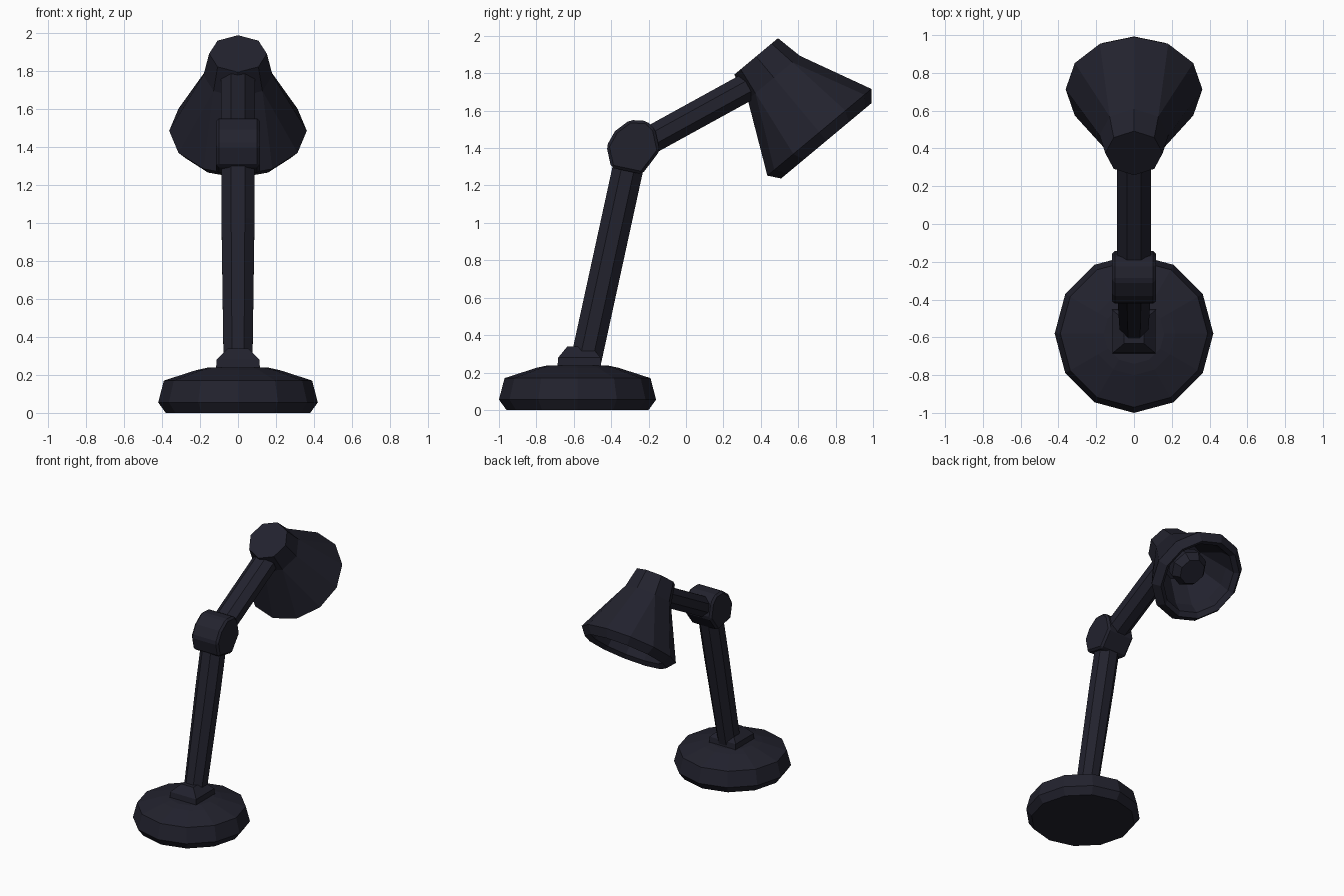
import bpy, bmesh
from math import cos, sin, tau
from mathutils import Vector

cube = bpy.data.objects.get("Cube")
if cube:
    bpy.data.objects.remove(cube)

charcoal = bpy.data.materials.new("charcoal")
charcoal.use_nodes = True
colour = (0.016, 0.016, 0.027, 1)
charcoal.diffuse_color = colour
charcoal.node_tree.nodes["Principled BSDF"].inputs["Base Color"].default_value = colour


def finish(name, bm):
    bmesh.ops.remove_doubles(bm, verts=bm.verts, dist=0.0005)
    bmesh.ops.recalc_face_normals(bm, faces=bm.faces)
    mesh = bpy.data.meshes.new(name)
    bm.to_mesh(mesh)
    bm.free()
    mesh.materials.append(charcoal)
    obj = bpy.data.objects.new(name, mesh)
    bpy.context.collection.objects.link(obj)
    return obj


def loft(name, start, axis, rings, sides, phase=0.0):
    """Rings of (distance, x radius, other radius, coarse sides or 0) along an axis."""
    start, axis = Vector(start), Vector(axis).normalized()
    side = Vector((1, 0, 0))
    up = axis.cross(side)
    bm = bmesh.new()
    loops = []
    for dist, rx, ru, coarse in rings:
        loop = []
        for i in range(sides):
            a = (i + phase) / sides
            if coarse:
                a = round(a * coarse) / coarse
            a *= tau
            loop.append(bm.verts.new(start + axis * dist + side * rx * cos(a) + up * ru * sin(a)))
        loops.append(loop)
    for low, high in zip(loops, loops[1:]):
        for i in range(sides):
            j = (i + 1) % sides
            bm.faces.new((low[i], low[j], high[j], high[i]))
    bm.faces.new(loops[0])
    bm.faces.new(loops[-1])
    return finish(name, bm)


def arm(name, start, end, widths, depth):
    """Eight sided bar with flats facing sideways."""
    path = Vector(end) - Vector(start)
    rings = [(path.length * k, w, depth, 0) for k, w in zip((0, 0.7, 1), widths)]
    return loft(name, start, path, rings, 8, 0.5)


# Weighted base
base_profile = [(0, 0.38), (0.055, 0.42), (0.17, 0.39), (0.225, 0.22), (0.238, 0.16)]
loft("base", (0, -0.58, 0), (0, 0, 1), [(z, r, r, 0) for z, r in base_profile], 12)

# Tapered foot block holding the lower arm
loft("arm_socket", (0, -0.57, 0.2), (0, 0, 1),
     [(0, 0.165, 0.17, 0), (0.08, 0.16, 0.16, 0), (0.14, 0.075, 0.09, 0)], 4, 0.5)

# Arms
arm("lower_arm", (0, -0.54, 0.24), (0, -0.3, 1.34), (0.082, 0.094, 0.094), 0.089)
arm("upper_arm", (0, -0.24, 1.415), (0, 0.36, 1.745), (0.096, 0.096, 0.096), 0.08)

# Elbow knuckle
knuckle = [(-0.425, 1.41), (-0.38, 1.49), (-0.30, 1.55), (-0.21, 1.545),
           (-0.165, 1.5), (-0.14, 1.385), (-0.235, 1.26), (-0.4, 1.295)]
bm = bmesh.new()
ends = [[bm.verts.new((x, y, z)) for y, z in knuckle] for x in (-0.116, 0.116)]
for i in range(len(knuckle)):
    j = (i + 1) % len(knuckle)
    bm.faces.new((ends[0][i], ends[0][j], ends[1][j], ends[1][i]))
for end in ends:
    bm.faces.new(end)
elbow = finish("elbow_joint", bm)
bevel = elbow.modifiers.new("soft_rim", "BEVEL")
bevel.width = 0.015
bevel.segments = 1

# Hollow shade: outer wall, rolled rim, inner wall
cap = Vector((0, 0.375, 1.89))
aim = Vector((0, 0.64, -0.768))
shade_profile = [(0, 0.152, 8), (0.148, 0.182, 8), (0.528, 0.362, 0), (0.587, 0.315, 0),
                 (0.56, 0.28, 0), (0.47, 0.26, 0), (0.25, 0.155, 8)]
loft("lamp_shade", cap, aim, [(d, r, r, c) for d, r, c in shade_profile], 12)

# Bulb inside the shade
bulb_profile = [(0.22, 0.07), (0.31, 0.13), (0.39, 0.14), (0.45, 0.1)]
loft("bulb", cap, aim, [(d, r, r, 0) for d, r in bulb_profile], 8)
